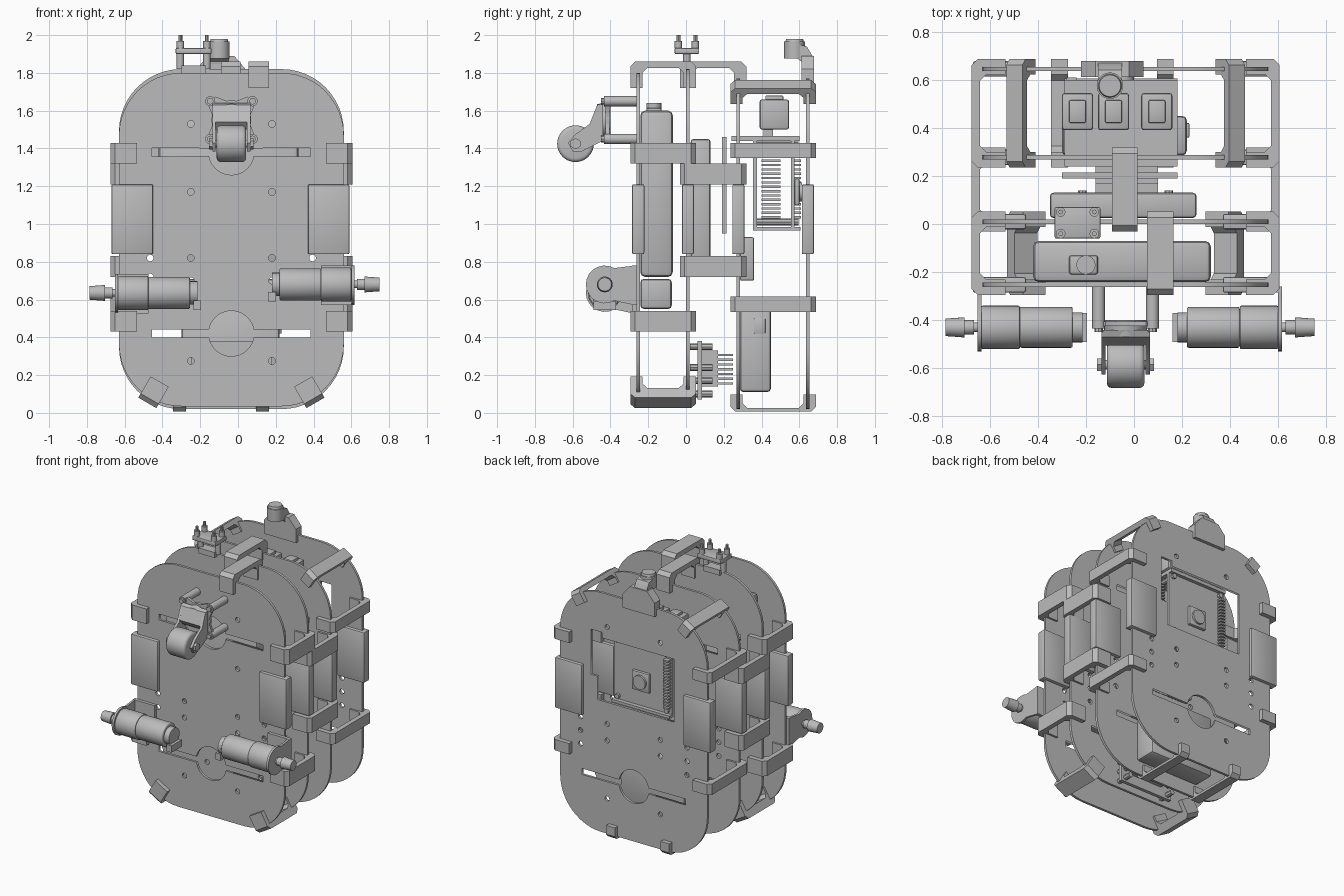
import bpy
import bmesh
from math import sin, cos, pi, radians
from mathutils import Vector, Matrix

cube = bpy.data.objects.get("Cube")
if cube:
    bpy.data.objects.remove(cube, do_unlink=True)

grey = bpy.data.materials.new("plain_grey")
grey.use_nodes = True
grey.diffuse_color = (0.5, 0.5, 0.5, 1)
grey.node_tree.nodes["Principled BSDF"].inputs["Base Color"].default_value = (0.5, 0.5, 0.5, 1)

MID = -0.035                      # middle of the plates in x
PLATES = [-0.253, 0.01, 0.277, 0.645]
CORNER = 0.33


def add(name, mesh, smooth=True):
    obj = bpy.data.objects.new(name, mesh)
    bpy.context.collection.objects.link(obj)
    mesh.materials.clear()
    mesh.materials.append(grey)
    if smooth:
        bpy.ops.object.select_all(action='DESELECT')
        obj.select_set(True)
        bpy.context.view_layer.objects.active = obj
        bpy.ops.object.shade_smooth_by_angle(angle=radians(35))
    return obj


def finish(name, bm, bevel=0.0):
    if bevel:
        bmesh.ops.bevel(bm, geom=bm.edges[:], offset=bevel, segments=2,
                        affect='EDGES', profile=0.5)
    bmesh.ops.recalc_face_normals(bm, faces=bm.faces[:])
    mesh = bpy.data.meshes.new(name)
    bm.to_mesh(mesh)
    bm.free()
    return add(name, mesh)


def box(name, x, y, z, bevel=0.0):
    lo, hi = Vector((x[0], y[0], z[0])), Vector((x[1], y[1], z[1]))
    bm = bmesh.new()
    bmesh.ops.create_cube(bm, size=1, matrix=Matrix.Translation((lo + hi) / 2)
                          @ Matrix.Diagonal((hi - lo).to_4d()))
    return finish(name, bm, bevel)


def rod(name, start, end, r, r_end=None, sides=24, bevel=0.0):
    a, b = Vector(start), Vector(end)
    turn = (b - a).to_track_quat('Z', 'Y').to_matrix().to_4x4()
    bm = bmesh.new()
    bmesh.ops.create_cone(bm, cap_ends=True, segments=sides, radius1=r,
                          radius2=r if r_end is None else r_end, depth=(b - a).length,
                          matrix=Matrix.Translation((a + b) / 2) @ turn)
    if bevel:
        rims = [e for e in bm.edges if any(len(f.verts) > 4 for f in e.link_faces)]
        bmesh.ops.bevel(bm, geom=rims, offset=bevel, segments=3, affect='EDGES', profile=0.5)
    return finish(name, bm)


def prism(name, pts, origin, across, along, depth):
    """Extrude a profile, centred on its own plane."""
    o, u, v = Vector(origin), Vector(across), Vector(along)
    n = u.cross(v) * depth
    bm = bmesh.new()
    face = bm.faces.new([bm.verts.new(o + u * a + v * b - n / 2) for a, b in pts])
    new = bmesh.ops.extrude_face_region(bm, geom=[face])["geom"]
    bmesh.ops.translate(bm, vec=n, verts=[g for g in new if isinstance(g, bmesh.types.BMVert)])
    return finish(name, bm)


def arc(x, z, r, a0, a1, n):
    steps = [radians(a0 + (a1 - a0) * i / n) for i in range(n + 1)]
    return [(x + r * cos(t), z + r * sin(t)) for t in steps]


def rounded(x0, x1, z0, z1, r, n=12):
    return (arc(x1 - r, z1 - r, r, 0, 90, n) + arc(x0 + r, z1 - r, r, 90, 180, n)
            + arc(x0 + r, z0 + r, r, 180, 270, n) + arc(x1 - r, z0 + r, r, 270, 360, n))


def keyhole(z):
    """Long slot with a round opening in its middle."""
    h, r, x0, x1 = 0.022, 0.12, MID - 0.42, MID + 0.42
    return ([(x0, z - h)] + arc(MID, z, r, 190, 350, 20) + [(x1, z - h), (x1, z + h)]
            + arc(MID, z, r, 10, 170, 20) + [(x0, z + h)])


# Rounded plates with slots, bolt holes and a window in the last one
def plate(name, y, z0, z1, window):
    loops = [rounded(MID - 0.595, MID + 0.595, z0, z1, CORNER), keyhole(0.42)]
    if window:
        loops.append([(-0.36, 0.98), (0.26, 0.98), (0.26, 1.15), (0.31, 1.15),
                      (0.31, 1.48), (0.22, 1.48), (0.22, 1.44), (-0.36, 1.44)])
    else:
        loops.append(keyhole(1.38))
    spots = [(s * 0.215, z) for s in (-1, 1) for z in (0.275, 0.82, 0.7, 1.53)]
    spots += [(s * 0.43, z) for s in (-1, 1) for z in (0.62, 0.72, 0.82)]
    if not window:
        spots += [(-0.215, 1.17), (0.215, 1.17)]
    loops += [arc(MID + x, z, 0.018, 0, 330, 11) for x, z in spots]
    curve = bpy.data.curves.new(name, 'CURVE')
    curve.dimensions, curve.fill_mode, curve.extrude = '2D', 'BOTH', 0.009
    for pts in loops:
        sp = curve.splines.new('POLY')
        sp.points.add(len(pts) - 1)
        for p, (x, z) in zip(sp.points, pts):
            p.co = (x, z, 0, 1)
        sp.use_cyclic_u = True
    tmp = bpy.data.objects.new(name + "_outline", curve)
    bpy.context.collection.objects.link(tmp)
    graph = bpy.context.evaluated_depsgraph_get()
    mesh = bpy.data.meshes.new_from_object(tmp.evaluated_get(graph))
    bpy.data.objects.remove(tmp, do_unlink=True)
    mesh.transform(Matrix.Translation((0, y, 0)) @ Matrix.Rotation(pi / 2, 4, 'X'))
    add(name, mesh, smooth=False)


heights = [(0.035, 1.8), (0.055, 1.82), (0.02, 1.77), (0.02, 1.77)]
for i, (y, (z0, z1)) in enumerate(zip(PLATES, heights)):
    plate(f"plate_{i + 1}", y, z0, z1, i == 3)
    # Edge guards on both sides
    for side, x in (("right", (-0.67, -0.45)), ("left", (0.37, 0.59))):
        box(f"{side}_guard_{i + 1}", x, (y - 0.032, y + 0.032), (0.84, 1.21), 0.008)


# U-shaped brackets that join neighbouring plates
def bracket(name, i, x, z, angle, width, reach=0.14, lip=0.045, web=0.035):
    y0, y1, arm, c = PLATES[i] - 0.042, PLATES[i + 1] + 0.042, 0.065, 0.025
    pts = [(lip - reach, y0), (lip - c, y0), (lip, y0 + c), (lip, y1 - c), (lip - c, y1),
           (lip - reach, y1), (lip - reach, y1 - arm), (lip - web - c, y1 - arm),
           (lip - web, y1 - arm - c), (lip - web, y0 + arm + c),
           (lip - web - c, y0 + arm), (lip - reach, y0 + arm)]
    a = radians(angle)
    prism(name, pts, (x, 0, z), (cos(a), 0, sin(a)), (0, 1, 0), width)


for i, levels in enumerate([(0.485, 1.375), (0.775, 1.265), (0.575, 1.39)]):
    for level, z in zip(("lower", "upper"), levels):
        w = 0.08 if i == 2 else 0.11
        bracket(f"right_{level}_bracket_{i + 1}", i, MID - 0.595, z, 180, w)
        bracket(f"left_{level}_bracket_{i + 1}", i, MID + 0.595, z, 0, w)
bracket("top_front_bracket", 0, 0.11, 1.815, 90, 0.11)
bracket("top_middle_bracket", 1, -0.038, 1.815, 90, 0.105)
for side, s in (("right", -1), ("left", 1)):
    x = MID + s * (0.265 + CORNER * 0.5)
    bracket(f"{side}_bottom_bracket", 0, x, 0.079, 270 + s * 30, 0.11, 0.13, 0.03, 0.06)
    x = MID + s * (0.265 + CORNER * 0.55)
    bracket(f"{side}_top_back_bracket", 2, x, 1.715, 90 - s * 33, 0.08, 0.1, 0.03)
    bracket(f"{side}_bottom_back_clip", 2, -0.09 + s * 0.22, 0.025, 270, 0.07, 0.09, 0.018, 0.018)

# Gear motors with collars and mounts
for side, s, x, z in (("right", -1, -0.215, 0.635), ("left", 1, 0.18, 0.68)):
    y, out = -0.43, x + s * 0.42

    def along(a, b, r, part, **k):
        rod(f"{side}_motor_{part}", (x + s * a, y, z), (x + s * b, y, z), r, **k)
    along(0, 0.05, 0.062, "encoder")
    along(0.04, 0.26, 0.085, "body", sides=32, bevel=0.008)
    along(0.26, 0.42, 0.09, "gearbox", sides=32, bevel=0.006)
    along(0.42, 0.49, 0.02, "shaft")
    along(0.45, 0.51, 0.03, "hub")
    along(0.49, 0.57, 0.042, "collar", r_end=0.036)
    box(f"{side}_motor_terminal", (x - 0.02, x + 0.02), (y - 0.06, y + 0.06), (z - 0.09, z - 0.04))
    mount = [(-0.27, z - 0.11), (-0.27, z + 0.1)] + arc(y, z, 0.1, 60, 300, 14)
    prism(f"{side}_motor_mount", mount, (out + s * 0.008, 0, 0), (0, 1, 0), (0, 0, 1), 0.016)
    box(f"{side}_mount_foot", sorted((out + s * 0.016, out - s * 0.16)),
        (-0.285, -0.26), (z - 0.11, z + 0.1))

# Caster wheel on four standoffs
for sx in (-1, 1):
    for sz in (-1, 1):
        x, z = MID + sx * 0.112, 1.55 + sz * 0.1
        rod("caster_standoff", (x, -0.435, z), (x, -0.25, z), 0.027, sides=16)
        rod("caster_bolt", (x, -0.45, z), (x, -0.43, z), 0.018, sides=8)
star = []
for k in range(4):
    star += arc(0, 0, 0.15, 34 + 90 * k, 56 + 90 * k, 3) + arc(0, 0, 0.105, 75 + 90 * k, 105 + 90 * k, 3)
prism("caster_plate", star, (MID, -0.415, 1.55), (1, 0, 0), (0, 0, 1), 0.02)
rod("caster_swivel", (MID, -0.47, 1.55), (MID, -0.4, 1.55), 0.085, 0.095, sides=32)
fork = [(-0.44, 1.64), (-0.47, 1.63), (-0.51, 1.53), (-0.585, 1.475), (-0.625, 1.43),
        (-0.6, 1.385), (-0.55, 1.385), (-0.44, 1.44)]
for s in (-1, 1):
    prism("caster_fork_arm", fork, (MID + s * 0.092, 0, 0), (0, 1, 0), (0, 0, 1), 0.018)
    rod("caster_axle_nut", (MID + s * 0.1, -0.585, 1.425), (MID + s * 0.118, -0.585, 1.425), 0.03, sides=6)
hood = [(-0.44, 1.64), (-0.47, 1.63), (-0.505, 1.54), (-0.47, 1.5), (-0.44, 1.5)]
prism("caster_hood", hood, (MID, 0, 0), (0, 1, 0), (0, 0, 1), 0.17)
rod("caster_wheel", (MID - 0.078, -0.585, 1.425), (MID + 0.078, -0.585, 1.425), 0.097, sides=40, bevel=0.02)
rod("caster_axle", (MID - 0.1, -0.585, 1.425), (MID + 0.1, -0.585, 1.425), 0.02)

# Battery packs and modules between the plates
box("main_battery", (-0.42, 0.32), (-0.242, -0.07), (0.72, 1.6), 0.025)
box("battery_base", (-0.4, 0.3), (-0.242, -0.075), (0.55, 0.71), 0.02)
rod("battery_cap", (-0.2, -0.17, 1.59), (-0.2, -0.17, 1.64), 0.04, sides=16)
box("battery_switch", (-0.27, -0.15), (-0.21, -0.13), (1.58, 1.615), 0.01)
box("middle_module", (-0.35, 0.26), (0.025, 0.13), (0.74, 1.45), 0.015)
box("thin_board", (-0.3, 0.18), (0.19, 0.215), (0.95, 1.46))
box("rear_battery", (-0.3, 0.22), (0.285, 0.45), (0.11, 0.56), 0.02)
box("battery_socket", (0.215, 0.23), (0.36, 0.42), (0.42, 0.5), 0.004)
box("small_connector", (-0.2, 0.1), (0.286, 0.36), (0.7, 0.93), 0.008)

# Motor driver with cooling fins
box("driver_board", (-0.25, 0.18), (0.06, 0.085), (0.07, 0.38))
for z in (0.1, 0.17, 0.24, 0.35):
    for s in (-1, 1):
        rod("driver_post", (MID + s * 0.18, 0.02, z), (MID + s * 0.18, 0.14, z), 0.018, sides=8)
box("driver_core", (-0.16, 0.1), (0.085, 0.17), (0.14, 0.33))
for k in range(7):
    z = 0.15 + k * 0.025
    box("driver_fin", (-0.16, 0.1), (0.16, 0.25), (z, z + 0.012))

# Computer board, ports and pin rows behind the window
box("computer_board", (-0.29, 0.18), (0.555, 0.575), (0.98, 1.45))
box("computer_back_board", (-0.29, 0.18), (0.355, 0.375), (0.97, 1.45))
box("computer_tray", (-0.29, 0.18), (0.355, 0.605), (0.965, 0.985))
box("computer_top_shelf", (-0.29, 0.18), (0.24, 0.6), (1.44, 1.465))
box("processor", (-0.12, 0.02), (0.575, 0.6), (1.1, 1.24), 0.006)
rod("processor_fan", (-0.05, 0.595, 1.17), (-0.05, 0.615, 1.17), 0.05)
for x0, x1 in ((-0.3, -0.17), (-0.15, -0.02), (0.03, 0.16)):
    box("port_neck", (x0 + 0.03, x1 - 0.03), (0.41, 0.46), (1.45, 1.52))
    box("port_shell", (x0, x1), (0.39, 0.545), (1.5, 1.66), 0.012)
    box("port_lip", (x0 + 0.03, x1 - 0.03), (0.42, 0.515), (1.65, 1.68), 0.006)
for k in range(16):
    z = 1.03 + k * 0.023
    box("header_pin", (0.15, 0.17), (0.4, 0.5), (z, z + 0.012))
    box("rear_pin", (-0.28, -0.24), (0.57, 0.61), (z, z + 0.012))
for sx in (-1, 1):
    for z in (1.01, 1.42):
        rod("board_screw", (-0.055 + sx * 0.2, 0.37, z), (-0.055 + sx * 0.2, 0.595, z), 0.018, sides=8)

# Sensor stand on top
box("sensor_stand", (-0.33, -0.14), (-0.06, 0.07), (1.9, 1.932), 0.006)
box("sensor_foot", (-0.3, -0.17), (-0.03, 0.04), (1.8, 1.84))
for x in (-0.305, -0.165):
    for y in (-0.04, 0.05):
        rod("stand_post", (x, y, 1.93), (x, y, 1.97), 0.02, sides=12)
        rod("stand_pin", (x, y, 1.96), (x, y, 2.0), 0.01, sides=8)
    rod("stand_leg", (x, 0.005, 1.82), (x, 0.005, 1.91), 0.02, sides=12)

# Camera holder gripping the rear plate
sleeve = [(-0.13, 1.72), (0.13, 1.72), (0.13, 1.82), (0.07, 1.89), (-0.07, 1.89), (-0.13, 1.82)]
prism("holder_sleeve", sleeve, (-0.09, 0.645, 0), (1, 0, 0), (0, 0, 1), 0.066)
neck = [(0.675, 1.8), (0.675, 1.88), (0.64, 1.94), (0.58, 1.955), (0.56, 1.9), (0.61, 1.86), (0.62, 1.8)]
prism("holder_neck", neck, (-0.1, 0, 0), (0, 1, 0), (0, 0, 1), 0.1)
rod("holder_ring", (-0.1, 0.575, 1.875), (-0.1, 0.575, 1.965), 0.055, sides=32)
rod("holder_button", (-0.1, 0.575, 1.96), (-0.1, 0.575, 1.98), 0.05, 0.045)
